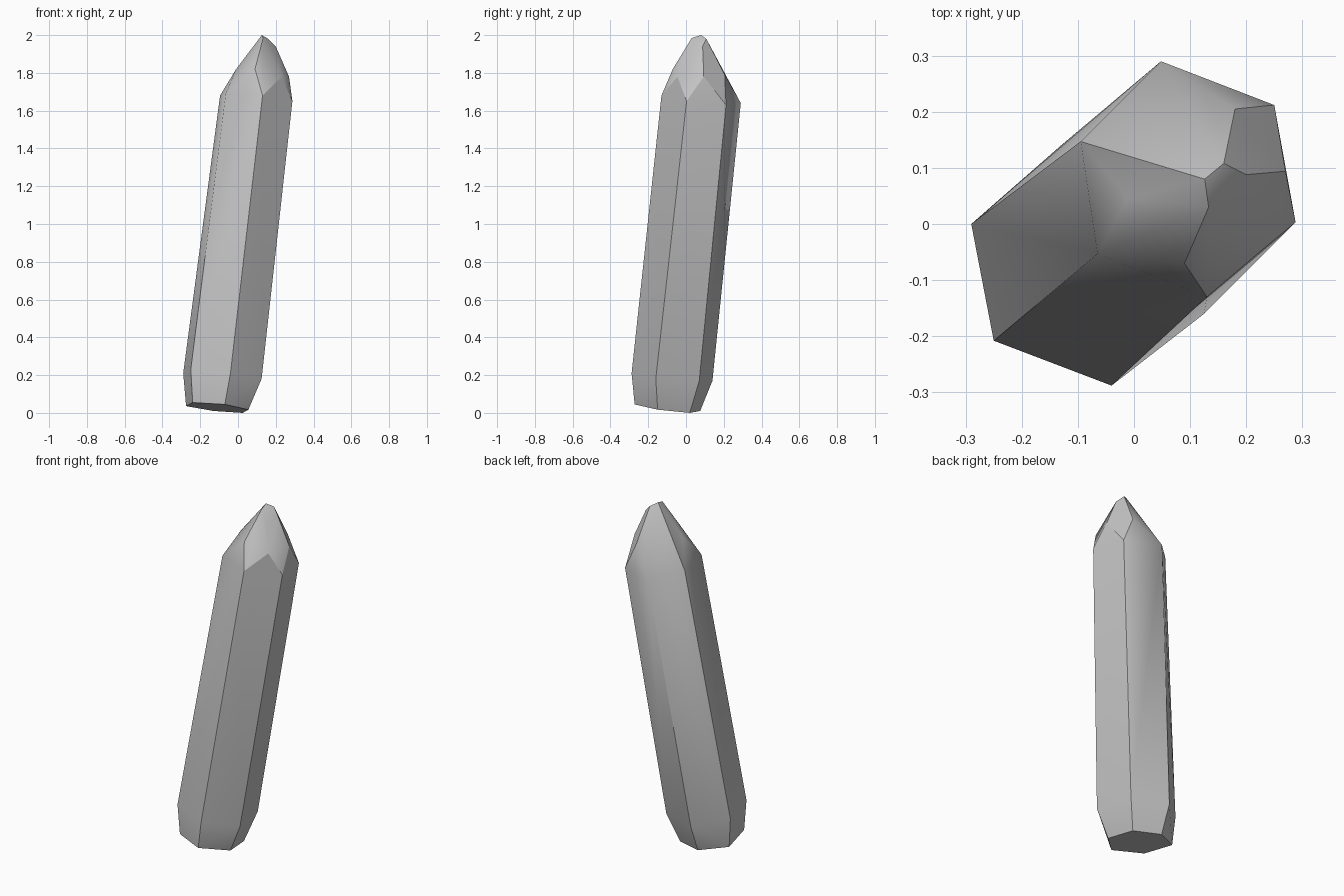
import bpy
import bmesh
from math import radians

# Remove the default object
cube = bpy.data.objects.get("Cube")
if cube:
    bpy.data.objects.remove(cube, do_unlink=True)


def make_material(name, colour):
    mat = bpy.data.materials.new(name)
    mat.use_nodes = True
    mat.diffuse_color = colour
    mat.node_tree.nodes["Principled BSDF"].inputs["Base Color"].default_value = colour
    return mat


def faceted_solid(name, points, material):
    """Wrap the corner points in a closed faceted skin."""
    bm = bmesh.new()
    for p in points:
        bm.verts.new(p)
    hull = bmesh.ops.convex_hull(bm, input=bm.verts)
    spare = [g for g in hull["geom_interior"] if isinstance(g, bmesh.types.BMVert)]
    bmesh.ops.delete(bm, geom=spare, context="VERTS")
    bmesh.ops.dissolve_limit(bm, angle_limit=radians(1), verts=bm.verts, edges=bm.edges)
    bmesh.ops.recalc_face_normals(bm, faces=bm.faces)
    mesh = bpy.data.meshes.new(name)
    bm.to_mesh(mesh)
    bm.free()
    mesh.materials.append(material)
    obj = bpy.data.objects.new(name, mesh)
    bpy.context.collection.objects.link(obj)
    return obj


# Tilted flat base
base_outline = [(-0.275, -0.01), (-0.24, -0.2), (-0.07, -0.272),
                (0.055, -0.15), (0.025, 0.02), (-0.13, 0.075)]
base = [(x, y, 0.008 - 0.108 * x - 0.119 * y) for x, y in base_outline]
lowest = min(p[2] for p in base)
base = [(x, y, z - lowest) for x, y, z in base]

# Six-sided leaning shaft: lower and upper corners
lower = [(-0.29, 0, 0.21), (-0.25, -0.208, 0.23), (-0.04, -0.288, 0.21),
         (0.125, -0.16, 0.18), (0.08, 0.07, 0.17), (-0.13, 0.14, 0.17)]
upper = [(-0.095, 0.147, 1.68), (-0.065, -0.053, 1.69), (0.13, -0.13, 1.68),
         (0.288, 0.003, 1.65), (0.25, 0.212, 1.63), (0.048, 0.29, 1.64)]

# Shoulder facets and the blunt, off-centre point
shoulder = [(-0.01, 0.045, 1.82), (0.09, -0.07, 1.82), (0.23, -0.045, 1.78),
            (0.27, 0.094, 1.78), (0.18, 0.205, 1.79)]
tip = [(0.175, 0.01, 1.91), (0.2, 0.088, 1.94), (0.16, 0.108, 1.98),
       (0.133, 0.03, 1.985), (0.126, 0.08, 2.0)]

stone = make_material("stone grey", (0.55, 0.55, 0.55, 1))
crystal = faceted_solid("crystal_shard", base + lower + upper + shoulder + tip, stone)

# Soft blends across shallow facets, crisp main edges
bpy.ops.object.select_all(action="DESELECT")
crystal.select_set(True)
bpy.context.view_layer.objects.active = crystal
bpy.ops.object.shade_smooth_by_angle(angle=radians(30))
